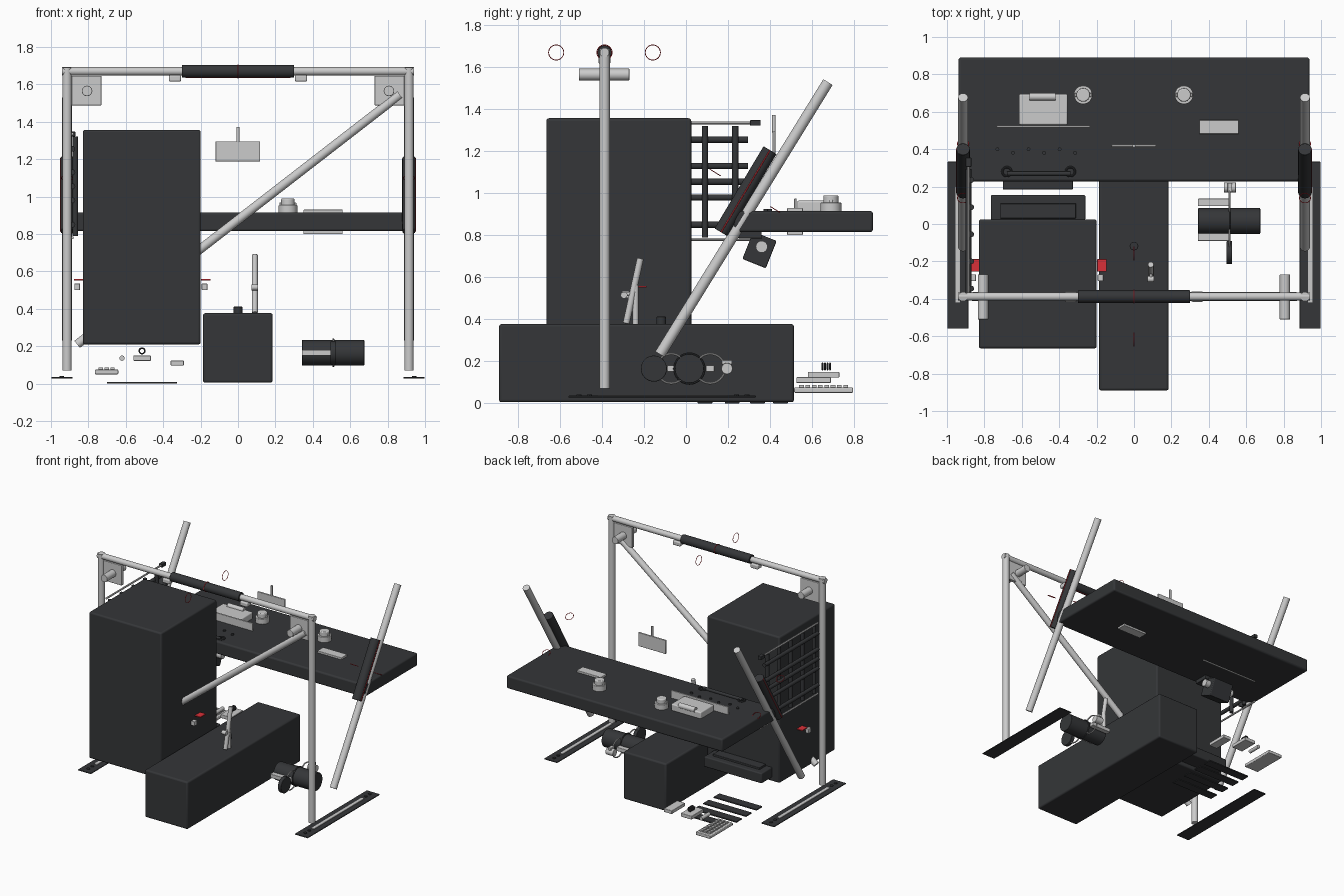
import bpy, math
from mathutils import Vector


def material(name, rgb):
    m = bpy.data.materials.new(name)
    m.diffuse_color = (*rgb, 1)
    return m


DARK = material("dark", (0.035, 0.037, 0.04))
RED = material("red", (0.7, 0.03, 0.04))


def finish(o, name, mat, bevel=0.0, seg=3):
    o.name = name
    if mat:
        o.data.materials.append(mat)
    bpy.ops.object.transform_apply(location=False, rotation=False, scale=True)
    if bevel:
        b = o.modifiers.new("bevel", 'BEVEL')
        b.width, b.segments = bevel, seg
    bpy.ops.object.shade_smooth_by_angle()
    return o


def box(name, x, y, z, mat=None, bevel=0.003, rx=0.0):
    c = [(a[0] + a[1]) / 2 for a in (x, y, z)]
    bpy.ops.mesh.primitive_cube_add(size=1, location=c, rotation=(rx, 0, 0))
    o = bpy.context.object
    o.scale = [a[1] - a[0] for a in (x, y, z)]
    return finish(o, name, mat, bevel)


def rod(name, a, b, r, mat=None, bevel=0.0, n=32):
    a, b = Vector(a), Vector(b)
    d = b - a
    bpy.ops.mesh.primitive_cylinder_add(vertices=n, radius=r, depth=d.length, location=(a + b) / 2,
                                        rotation=d.to_track_quat('Z', 'Y').to_euler())
    return finish(bpy.context.object, name, mat, bevel)


def ring(name, c, axis, r, t, mat=None):
    bpy.ops.mesh.primitive_torus_add(major_radius=r, minor_radius=t, major_segments=40, minor_segments=8,
                                     location=c, rotation=Vector(axis).to_track_quat('Z', 'Y').to_euler())
    return finish(bpy.context.object, name, mat)


# main masses: cabinet, bench, desk
box("cabinet", (-0.83, -0.2), (-0.665, 0.025), (0.21, 1.357), DARK, 0.012)
box("bench", (-0.187, 0.185), (-0.89, 0.514), (0.005, 0.377), DARK, 0.012)
box("desk_top", (-0.938, 0.938), (0.228, 0.89), (0.815, 0.915), DARK, 0.012)

# overhead frame
FY = -0.388
rod("top_bar", (-0.94, FY, 1.67), (0.94, FY, 1.67), 0.022)
rod("top_grip", (-0.3, FY, 1.67), (0.3, FY, 1.67), 0.034, DARK, 0.003)
rod("top_grip_stripe", (-0.28, FY, 1.637), (0.28, FY, 1.637), 0.003, RED, n=8)
for i in (-1, 0, 1):
    ring("top_ring", (0, FY + i * 0.23, 1.67), (1, 0, 0), 0.036, 0.002, RED)
rod("cross_brace", (0.865, FY, 1.545), (-0.86, FY, 0.21), 0.024)

# side tubes, grips and feet on both sides
A, B = Vector((0, -0.124, 0.233)), Vector((0, 0.676, 1.529))
axis = (B - A).normalized()
perp = Vector((0, axis.z, -axis.y))
for s in (-1, 1):
    X = Vector((s * 0.914, 0, 0))
    rod("post", (s * 0.914, FY, 0.07), (s * 0.914, FY, 1.69), 0.025)
    box("corner_plate", sorted((s * 0.73, s * 0.89)), (FY - 0.012, FY + 0.012), (1.488, 1.645))
    rod("corner_pin", (s * 0.807, -0.51, 1.565), (s * 0.807, -0.27, 1.565), 0.028, None, 0.003)
    box("grip_clamp", sorted((s * 0.305, s * 0.37)), (FY - 0.028, FY + 0.028), (1.615, 1.65), None, 0.008)
    rod("slanted_tube", X + A, X + B, 0.026)
    g0, g1 = X + Vector((0, 0.167, 0.814)), X + Vector((0, 0.4, 1.205))
    rod("side_grip", g0, g1, 0.036, DARK, 0.003)
    o = Vector((s * 0.036, 0, 0))
    rod("side_grip_stripe", g0 + o, g1 + o, 0.003, RED, n=8)
    for k in (-0.17, 0.17):
        ring("side_ring", (g0 + g1) / 2 + perp * k, axis, 0.03, 0.002, RED)
    # foot plate with slot and bolts
    box("foot", sorted((s * 0.885, s * 0.998)), (-0.56, 0.333), (0.028, 0.036), DARK, 0.003)
    box("foot_slot", sorted((s * 0.93, s * 0.955)), (-0.42, 0.2), (0.034, 0.04), None, 0.002)
    for y in (-0.51, -0.46, 0.24, 0.29):
        rod("foot_bolt", (s * 0.942, y, 0.034), (s * 0.942, y, 0.042), 0.012, DARK, n=12)

# wall grid beside the cabinet
GX = -0.885
for z in (1.255, 1.13, 1.055, 0.98, 0.85):
    rod("grid_bar", (GX, -0.37, z), (GX, 0.295, z), 0.015, DARK, n=16)
for i in range(5):
    y = 0.235 - i * 0.145
    rod("grid_upright", (GX + 0.015, y, 0.79), (GX + 0.015, y, 1.32), 0.015, DARK, n=16)
for z in (0.78, 1.335):
    rod("grid_rail", (GX, -0.37, z), (GX, 0.34, z), 0.007, n=12)
box("rail_latch", (GX - 0.015, GX + 0.015), (0.305, 0.355), (1.322, 1.348), DARK)

# cabinet side levers
for x in (-0.853, -0.172):
    box("red_lever", (x - 0.025, x + 0.025), (-0.255, -0.188), (0.551, 0.559), RED, 0.002)
    box("lever_block", (x - 0.022, x + 0.008), (-0.305, -0.27), (0.5, 0.535))

# bench knob and stick
rod("bench_knob", (0, -0.118, 0.37), (0, -0.118, 0.412), 0.023, DARK, 0.003)
rod("lever_stick", (0.09, -0.285, 0.38), (0.09, -0.217, 0.69), 0.016, None, 0.003)
rod("stick_support", (0.09, -0.24, 0.377), (0.09, -0.24, 0.56), 0.014)
rod("stick_pivot", (0.072, -0.295, 0.515), (0.108, -0.295, 0.515), 0.016)
rod("stick_link", (0.09, -0.295, 0.515), (0.09, -0.235, 0.53), 0.008)

# barrel mechanism
rod("barrel", (0.342, 0.016, 0.165), (0.675, 0.016, 0.165), 0.069, DARK, 0.004, 48)
rod("front_wheel", (0.495, -0.153, 0.165), (0.525, -0.153, 0.165), 0.062, DARK, 0.004)
for y in (-0.07, 0.115):
    ring("barrel_loop", (0.51, y, 0.165), (1, 0, 0), 0.07, 0.005)
    box("barrel_plate", (0.342, 0.51), (y - 0.02, y + 0.02), (0.15, 0.18))
ring("barrel_band", (0.51, 0.016, 0.165), (1, 0, 0), 0.072, 0.005, DARK)
rod("barrel_knob", (0.48, 0.195, 0.165), (0.545, 0.195, 0.165), 0.027, None, 0.003)
box("knob_tab", (0.5, 0.525), (0.17, 0.22), (0.185, 0.205))

# floating panel with stem
box("panel", (-0.12, 0.118), (0.412, 0.425), (1.188, 1.295))
rod("panel_stem", (0, 0.418, 1.29), (0, 0.418, 1.372), 0.008, n=16)

# desk fittings
for x in (-0.272, 0.267):
    rod("desk_knob_base", (x, 0.69, 0.91), (x, 0.69, 0.955), 0.05, None, 0.004)
    rod("desk_knob_cap", (x, 0.69, 0.95), (x, 0.69, 0.99), 0.036, None, 0.006)
    box("desk_knob_ridge", (x - 0.045, x + 0.045), (0.68, 0.7), (0.952, 0.968))
box("desk_block", (0.35, 0.56), (0.482, 0.556), (0.8, 0.93))
box("console", (-0.615, -0.355), (0.53, 0.695), (0.91, 0.965), None, 0.008)
rod("console_roll", (-0.56, 0.68, 0.965), (-0.42, 0.68, 0.965), 0.02)
box("console_plate", (-0.735, -0.235), (0.515, 0.526), (0.808, 0.975))
for i in range(6):
    x, y = -0.73 + 0.083 * i, 0.4 - 0.02 * (i % 2)
    rod("desk_stud", (x, y, 0.91), (x, y, 0.925), 0.01, DARK, n=12)
rod("desk_handle", (-0.68, 0.27, 0.922), (-0.34, 0.27, 0.922), 0.012, DARK)
for x in (-0.68, -0.34):
    ring("handle_ring", (x, 0.28, 0.922), (0, 0, 1), 0.024, 0.006, DARK)

# motor hanging below the desk
box("motor_box", (-0.6, -0.42), (0.29, 0.41), (0.66, 0.8), DARK, 0.006, -0.38)
rod("motor_shaft", (-0.64, 0.36, 0.745), (-0.38, 0.36, 0.745), 0.028)
box("motor_mount", (-0.63, -0.39), (0.25, 0.36), (0.785, 0.818), DARK)

# drawer behind the cabinet and strips on the floor
box("drawer", (-0.765, -0.26), (0.02, 0.155), (0.24, 0.32), DARK, 0.008)
box("drawer_lid", (-0.715, -0.31), (0.03, 0.11), (0.315, 0.335), DARK, 0.004)
for y in (0.09, 0.22, 0.34, 0.45):
    box("floor_strip", (-0.7, -0.327), (y - 0.035, y + 0.035), (0, 0.01), DARK, 0.002)

# loose floor modules
box("tray", (-0.765, -0.64), (0.515, 0.795), (0.05, 0.075), None, 0.005)
for i in range(8):
    for j in (0, 1, 2):
        x, y = -0.735 + 0.032 * j, 0.55 + 0.03 * i
        box("tray_key", (x - 0.012, x + 0.012), (y - 0.011, y + 0.011), (0.073, 0.086), None, 0)
box("small_module", (-0.36, -0.29), (0.525, 0.69), (0.097, 0.124), None, 0.004)
box("ring_module", (-0.56, -0.465), (0.58, 0.73), (0.122, 0.15), None, 0.004)
for i in range(4):
    ring("spring_coil", (-0.513, 0.65 + 0.012 * i, 0.175), (0, 1, 0), 0.015, 0.004, DARK)
rod("module_pin", (-0.62, 0.6, 0.136), (-0.62, 0.7, 0.136), 0.014)
